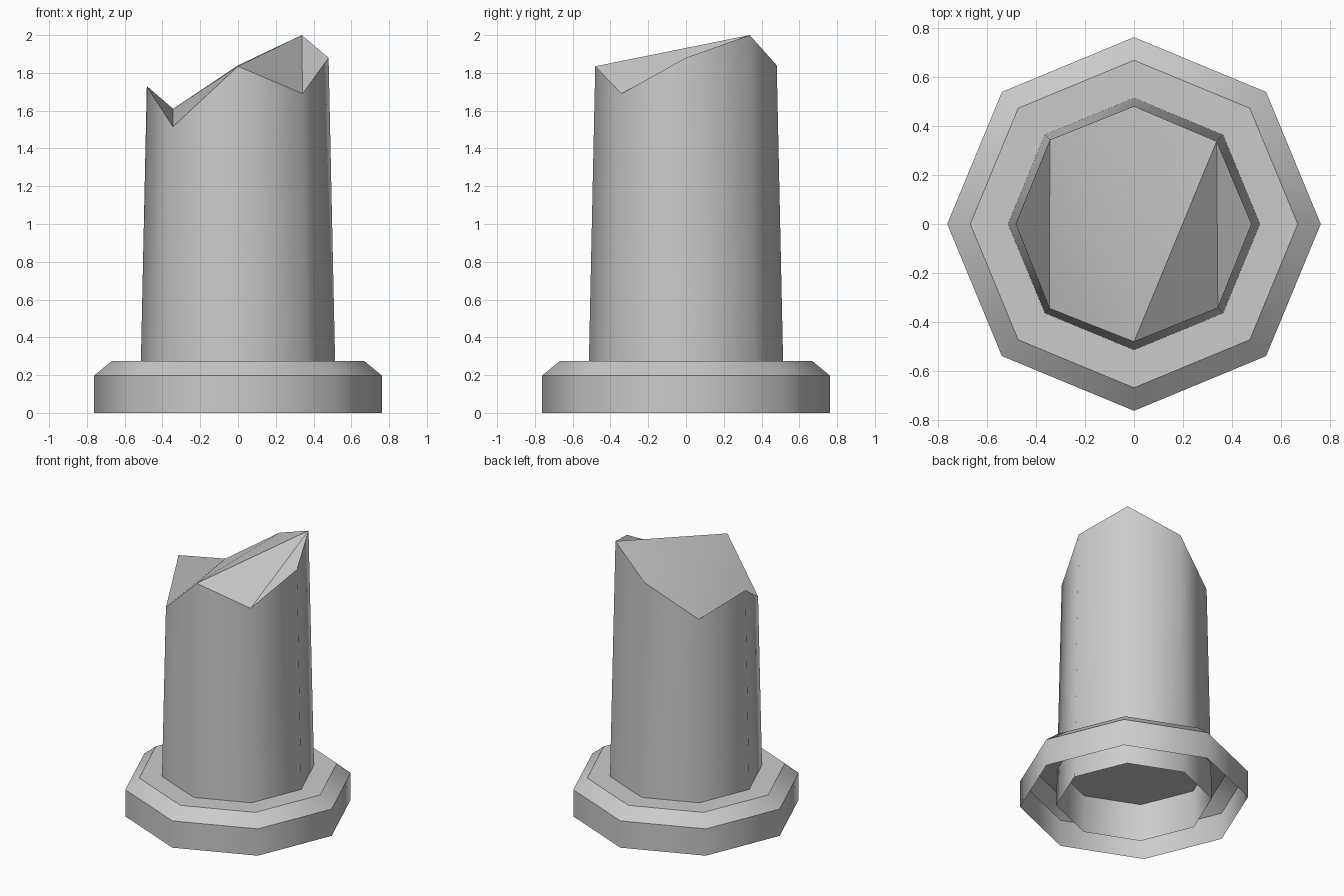
import bpy
import bmesh
from math import cos, sin, tau

if "Cube" in bpy.data.objects:
    bpy.data.objects.remove(bpy.data.objects["Cube"], do_unlink=True)

SIDES = 8

# One plain grey stone colour
stone = bpy.data.materials.new("grey_stone")
stone.use_nodes = True
colour = (0.6, 0.6, 0.6, 1)
stone.diffuse_color = colour
stone.node_tree.nodes["Principled BSDF"].inputs["Base Color"].default_value = colour


def ring(bm, radius, heights):
    """Octagonal ring with corners on the axes, counted from +x."""
    verts = []
    for i, z in enumerate(heights):
        a, r = tau * i / SIDES, radius(z)
        verts.append(bm.verts.new((r * cos(a), r * sin(a), z)))
    return verts


def band(bm, low, high):
    for i in range(SIDES):
        j = (i + 1) % SIDES
        bm.faces.new((low[i], low[j], high[j], high[i]))


def sharpen(bm, verts, pairs):
    for i, j in pairs:
        edge = bm.edges.get((verts[i], verts[j]))
        edge.smooth = False


def finish(bm, name):
    for f in bm.faces:
        f.smooth = True
    mesh = bpy.data.meshes.new(name)
    bm.to_mesh(mesh)
    bm.free()
    mesh.materials.append(stone)
    obj = bpy.data.objects.new(name, mesh)
    bpy.context.collection.objects.link(obj)


RIM = [(i, (i + 1) % SIDES) for i in range(SIDES)]

# Plinth: bevelled octagonal shell, closed on top and open underneath
bm = bmesh.new()
rings = [ring(bm, lambda z, r=r: r, [h] * SIDES)
         for r, h in ((0.762, 0), (0.762, 0.197), (0.668, 0.275))]
for low, high in zip(rings, rings[1:]):
    band(bm, low, high)
    sharpen(bm, high, RIM)
bm.faces.new(rings[-1])
finish(bm, "plinth")

# Broken column: tapered shaft with a jagged top
bm = bmesh.new()
taper = lambda z: 0.52 - 0.0215 * z
foot = ring(bm, taper, [0] * SIDES)
top = ring(bm, taper, [1.88, 2.0, 1.84, 1.61, 1.73, 1.515, 1.835, 1.69])
band(bm, foot, top)

# Fractured surface: broad sloping break and three smaller chips
for corners in ((6, 1, 2), (6, 2, 3), (6, 3, 5), (3, 4, 5), (6, 7, 1), (7, 0, 1)):
    bm.faces.new([top[i] for i in corners])
sharpen(bm, top, RIM + [(3, 5), (6, 1), (7, 1)])
finish(bm, "broken_column")
